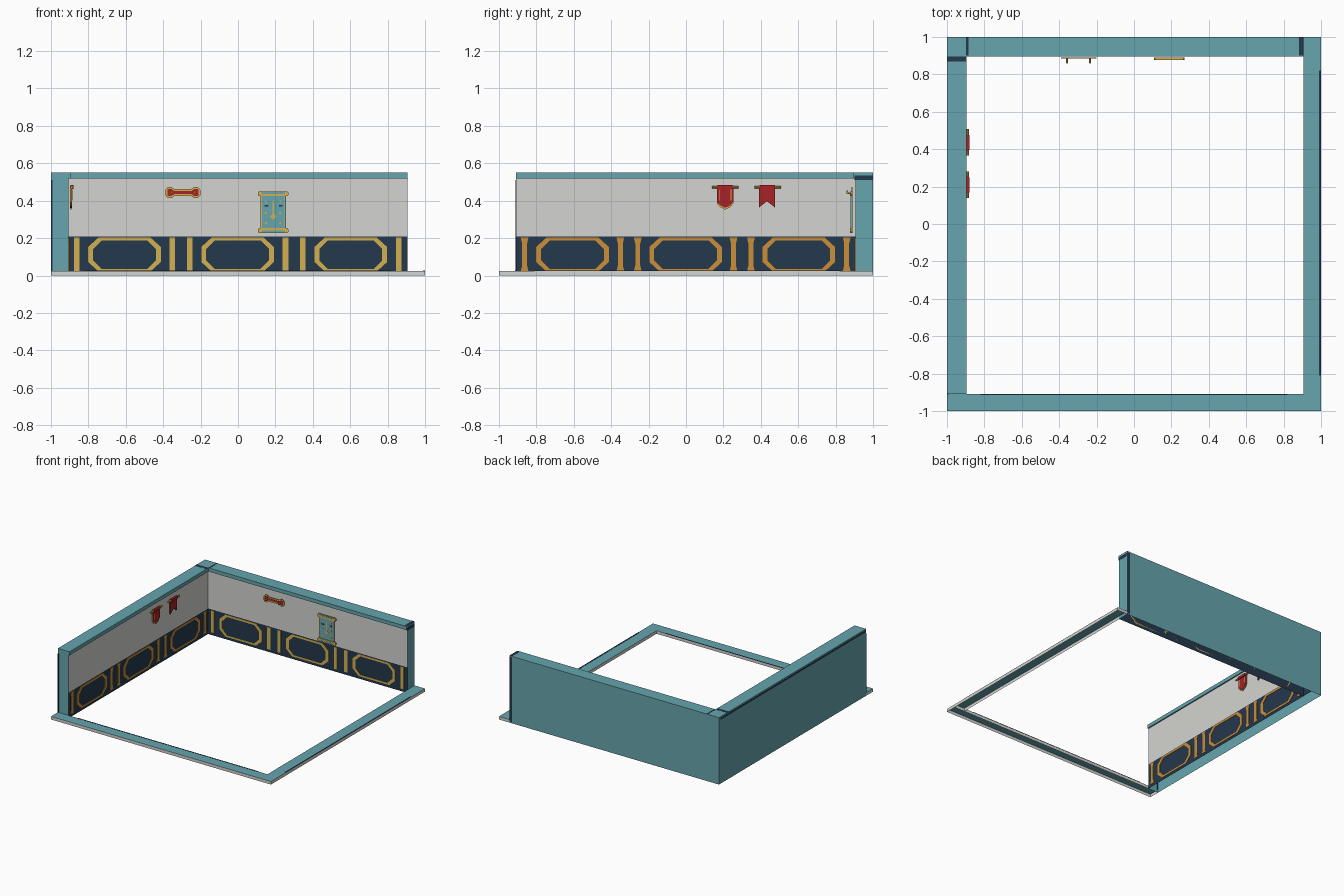
import bpy, bmesh, math
from mathutils import Vector

if "Cube" in bpy.data.objects:
    bpy.data.objects.remove(bpy.data.objects["Cube"])


def mat(name, r, g, b):
    m = bpy.data.materials.new(name)
    lin = [(c / 255 / 12.92) if c < 11 else ((c / 255 + 0.055) / 1.055) ** 2.4 for c in (r, g, b)]
    m.diffuse_color = (*lin, 1)
    m.use_nodes = True
    m.node_tree.nodes["Principled BSDF"].inputs["Base Color"].default_value = m.diffuse_color
    return m


TEAL = mat("teal", 102, 165, 174)
NAVY = mat("navy", 36, 56, 76)
GREY = mat("light_grey", 212, 213, 209)
GOLD = mat("gold", 212, 176, 80)
OCHRE = mat("ochre", 204, 142, 54)
RED = mat("red", 168, 34, 40)


def finish(bm, name, mats, recalc=True):
    if recalc:
        bmesh.ops.recalc_face_normals(bm, faces=bm.faces)
    me = bpy.data.meshes.new(name)
    bm.to_mesh(me)
    bm.free()
    for m in mats:
        me.materials.append(m)
    ob = bpy.data.objects.new(name, me)
    bpy.context.collection.objects.link(ob)
    return ob


def box_bm(lo, hi):
    bm = bmesh.new()
    bmesh.ops.create_cube(bm, size=1)
    for v in bm.verts:
        v.co = Vector([(a + b) / 2 + c * (b - a) for a, b, c in zip(lo, hi, v.co)])
    bm.normal_update()
    return bm


def box(name, lo, hi, m):
    return finish(box_bm(lo, hi), name, [m])


def shell(name, lo, hi, drop, mats, rule, cuts=()):
    """Open box: faces whose normal matches one in drop are removed."""
    bm = box_bm(lo, hi)
    for z in cuts:
        bmesh.ops.bisect_plane(bm, geom=bm.verts[:] + bm.edges[:] + bm.faces[:],
                               plane_co=(0, 0, z), plane_no=(0, 0, 1))
    bm.normal_update()
    dead = [f for f in bm.faces if any(f.normal.dot(Vector(d)) > 0.9 for d in drop)]
    bmesh.ops.delete(bm, geom=dead, context='FACES')
    for f in bm.faces:
        f.material_index = rule(f)
    return finish(bm, name, mats, recalc=False)


IN = 0.905  # inner wall plane


def on_wall(wall, u, z, d):
    """Wall coordinates (along, up, distance off the wall) to world."""
    return (u, IN - d, z) if wall == "back" else (-IN + d, u, z)


def plate(name, wall, pts, d0, d1, m):
    bm = bmesh.new()
    a = [bm.verts.new(on_wall(wall, u, z, d0)) for u, z in pts]
    b = [bm.verts.new(on_wall(wall, u, z, d1)) for u, z in pts]
    bm.faces.new(a)
    bm.faces.new(b)
    n = len(pts)
    for i in range(n):
        j = (i + 1) % n
        bm.faces.new((a[i], a[j], b[j], b[i]))
    return finish(bm, name, [m])


def ring(name, wall, outer, inner, d0, d1, m):
    bm = bmesh.new()
    n = len(outer)
    r = [[bm.verts.new(on_wall(wall, u, z, d)) for u, z in p]
         for p, d in ((outer, d0), (outer, d1), (inner, d1), (inner, d0))]
    for k in range(4):
        for i in range(n):
            j = (i + 1) % n
            bm.faces.new((r[k][i], r[k][j], r[(k + 1) % 4][j], r[(k + 1) % 4][i]))
    return finish(bm, name, [m])


def rect(u0, u1, z0, z1):
    return [(u0, z0), (u1, z0), (u1, z1), (u0, z1)]


def octagon(u0, u1, z0, z1, cu, cz):
    return [(u0 + cu, z0), (u1 - cu, z0), (u1, z0 + cz), (u1, z1 - cz),
            (u1 - cu, z1), (u0 + cu, z1), (u0, z1 - cz), (u0, z0 + cz)]


def disc(u, z, r, n=12):
    return [(u + r * math.cos(i * math.tau / n), z + r * math.sin(i * math.tau / n)) for i in range(n)]


# Hollow walls: teal outside, navy and grey inside
def inner_rule(axis):
    def rule(f):
        if f.normal.dot(Vector(axis)) > 0.9:
            return 1 if f.calc_center_median().z < 0.21 else 2
        return 0
    return rule


DOWN, UP = (0, 0, -1), (0, 0, 1)
shell("left_wall", (-1, -0.91, 0), (-IN, 1, 0.52), [DOWN, UP], [TEAL, NAVY, GREY], inner_rule((1, 0, 0)), [0.21])
shell("back_wall", (-IN, IN, 0), (IN, 1, 0.52), [DOWN, UP, (-1, 0, 0)], [TEAL, NAVY, GREY],
      inner_rule((0, -1, 0)), [0.21])

# Cornice along the wall tops
box("left_cornice", (-1, -0.91, 0.52), (-0.895, 1, 0.55), TEAL)
box("back_cornice", (-0.895, 0.895, 0.52), (IN, 1, 0.55), TEAL)

# Low open-bottomed floor rim: teal top, grey sides
rim_rule = lambda f: 0 if f.normal.z > 0.9 else 1
shell("front_rim", (-1, -1, 0), (1, -0.91, 0.025), [DOWN], [TEAL, GREY], rim_rule)
shell("right_rim", (IN, -0.91, 0), (1, 1, 0.025), [DOWN], [TEAL, GREY], rim_rule)

# Dark edge strips
T = 0.002
for name, lo, hi in [
    ("left_outer_top_strip", (-1 - T / 2, -0.9, 0.525), (-0.999, 0.98, 0.54)),
    ("back_outer_end_strip", (0.88, 0.999, 0.01), (IN, 1 + T / 2, 0.54)),
    ("left_end_strip", (-1, -0.912, 0.025), (-0.992, -0.909, 0.51)),
    ("cornice_end_strip", (0.904, 0.9, 0.512), (0.907, 0.998, 0.535)),
    ("corner_top_strip", (-0.897, 0.9, 0.549), (-0.885, 1, 0.551)),
    ("left_top_strip", (-1, 0.87, 0.549), (-0.897, 0.895, 0.551)),
    ("right_top_strip", (0.883, 0.9, 0.549), (IN, 1, 0.551)),
    ("right_rim_strip", (0.99, -0.81, 0.024), (1, 0.82, 0.0265)),
    ("front_rim_strip", (-0.82, -0.915, 0.024), (0.82, -0.908, 0.0265)),
]:
    box(name, lo, hi, NAVY)

# Painted wainscot: octagon frames with pairs of bars
for wall, m in (("back", GOLD), ("left", OCHRE)):
    for k in range(3):
        c = -0.607 + 0.605 * k
        ring(f"{wall}_panel_frame_{k}", wall, octagon(c - 0.194, c + 0.194, 0.022, 0.203, 0.055, 0.05),
             octagon(c - 0.168, c + 0.168, 0.036, 0.187, 0.045, 0.045), 0, 0.003, m)
        for s in (-1, 1):
            b = c + s * 0.256
            w, e = (0.015, 0.015) if wall == "back" else (0.013, 0.021)
            plate(f"{wall}_bar_{k}_{s}", wall,
                  [(b - e, 0.022), (b + e, 0.022), (b + w, 0.055), (b + w, 0.17),
                   (b + e, 0.203), (b - e, 0.203), (b - w, 0.17), (b - w, 0.055)], 0, 0.003, m)

# Red banners on gold rods, left wall
plate("pointed_banner_trim", "left",
      [(0.165, 0.48), (0.165, 0.385), (0.182, 0.366), (0.209, 0.352), (0.236, 0.366), (0.253, 0.385), (0.253, 0.48)],
      0.009, 0.015, GOLD)
plate("pointed_banner", "left",
      [(0.165, 0.482), (0.165, 0.393), (0.182, 0.375), (0.209, 0.362), (0.236, 0.375), (0.253, 0.393), (0.253, 0.482)],
      0.008, 0.018, RED)
for u in (0.178, 0.24):
    plate("banner_stripe", "left", rect(u - 0.002, u + 0.002, 0.4, 0.46), 0.018, 0.019, GOLD)
plate("swallowtail_banner", "left",
      [(0.389, 0.482), (0.389, 0.363), (0.433, 0.397), (0.477, 0.363), (0.477, 0.482)], 0.008, 0.018, RED)
for u in (0.209, 0.436):
    bpy.ops.mesh.primitive_cylinder_add(vertices=10, radius=0.007, depth=0.142,
                                        location=(-0.888, u, 0.472), rotation=(math.pi / 2, 0, 0))
    ob = bpy.context.object
    ob.name = "banner_rod"
    ob.data.materials.append(GOLD)
    plate("banner_loop", "left", rect(u - 0.04, u + 0.04, 0.462, 0.483), 0.012, 0.026, RED)

# Coat rack: dog-bone plaque with two pegs, back wall
def bone(g):
    return [(-0.387 - g, 0.43), (-0.375, 0.416 - g), (-0.355, 0.416 - g), (-0.34, 0.427 - g), (-0.25, 0.427 - g),
            (-0.235, 0.416 - g), (-0.215, 0.416 - g), (-0.203 + g, 0.43), (-0.203 + g, 0.457), (-0.215, 0.471 + g),
            (-0.235, 0.471 + g), (-0.25, 0.46 + g), (-0.34, 0.46 + g), (-0.355, 0.471 + g), (-0.375, 0.471 + g),
            (-0.387 - g, 0.457)]


plate("rack_plaque", "back", bone(0.002), 0.014, 0.019, GOLD)
plate("rack_inlay", "back", bone(-0.009), 0.019, 0.021, RED)
for u in (-0.358, -0.235):
    plate("rack_peg", "back", disc(u, 0.44, 0.005, 8), 0.019, 0.045, GOLD)
    plate("rack_peg_tip", "back", rect(u - 0.004, u + 0.004, 0.436, 0.455), 0.04, 0.046, GOLD)

# Hanging scroll with gold rollers, back wall
plate("scroll_sheet", "back", rect(0.12, 0.256, 0.24, 0.435), 0.016, 0.023, TEAL)
for z in (0.24, 0.437):
    s = 1 if z > 0.3 else -1
    plate("scroll_roller", "back", octagon(0.106, 0.27, z - 0.013, z + 0.013, 0.006, 0.008), 0.015, 0.028, GOLD)
    plate("scroll_roller_band", "back", rect(0.128, 0.248, z + s * 0.004 - 0.005, z + s * 0.004 + 0.005),
          0.028, 0.029, TEAL)
for u in (0.126, 0.25):
    plate("scroll_border", "back", rect(u - 0.002, u + 0.002, 0.255, 0.422), 0.023, 0.0245, GOLD)
plate("scroll_stem", "back", rect(0.184, 0.192, 0.3, 0.4), 0.023, 0.025, GOLD)
plate("scroll_diamond", "back", [(0.17, 0.315), (0.188, 0.3), (0.206, 0.315), (0.188, 0.33)], 0.023, 0.0255, GOLD)
for u in (0.15, 0.226):
    plate("scroll_dark_mark", "back", rect(u - 0.007, u + 0.012, 0.368, 0.378), 0.023, 0.025, NAVY)
    for z in (0.28, 0.335, 0.395):
        plate("scroll_dot", "back", disc(u, z, 0.006, 8), 0.023, 0.025, GOLD)
